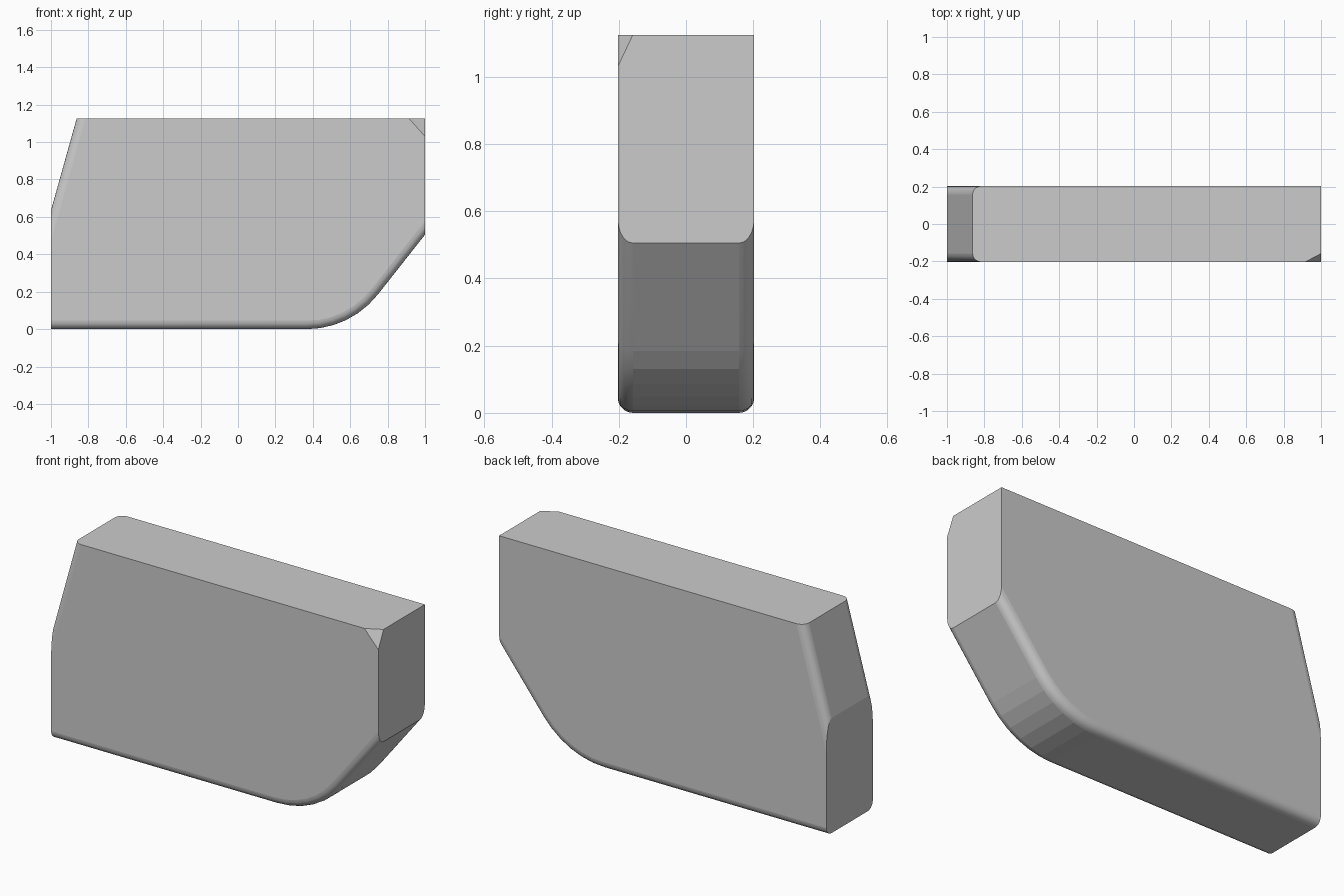
import bpy, bmesh, math
from mathutils import Vector

if "Cube" in bpy.data.objects:
    bpy.data.objects.remove(bpy.data.objects["Cube"])

HALF_Y = 0.203
TOP = 1.125
SLOPE = math.radians(51.8)
RADIUS = 0.484
ARC_X = 0.367          # where the lower curve begins

# side profile in x/z, counter-clockwise from the lower left corner
arc = [(ARC_X + RADIUS * math.sin(SLOPE * i / 6), RADIUS * (1 - math.cos(SLOPE * i / 6)))
       for i in range(7)]
profile = [(-1, 0)] + arc + [(1, 0.505), (1, TOP), (-0.863, TOP), (-1, 0.635)]

bm = bmesh.new()
verts = [bm.verts.new((x, -HALF_Y, z)) for x, z in profile]
face = bm.faces.new(verts)
ext = bmesh.ops.extrude_face_region(bm, geom=[face])
bmesh.ops.translate(bm, vec=(0, 2 * HALF_Y, 0),
                    verts=[v for v in ext['geom'] if isinstance(v, bmesh.types.BMVert)])
bmesh.ops.recalc_face_normals(bm, faces=bm.faces[:])


# rounded edges: the whole underside and the slanted upper left end
def is_rounded(e):
    a, b = e.verts[0].co, e.verts[1].co
    if abs(a.y - b.y) > 1e-4 or abs(a.x - b.x) < 1e-4:
        return False
    mid = (a + b) / 2
    return mid.z < 0.5 or (mid.x < -0.9 and mid.z > 0.7)


res = bmesh.ops.bevel(bm, geom=[e for e in bm.edges if is_rounded(e)], offset=0.045,
                      offset_type='OFFSET', segments=5, profile=0.5, affect='EDGES')
for f in res['faces']:
    f.smooth = True

# small clipped corner at the front upper right
p = [Vector((0.915, -HALF_Y, TOP)), Vector((1, -0.158, TOP)), Vector((1, -HALF_Y, 1.03))]
n = (p[1] - p[0]).cross(p[2] - p[0]).normalized()
if n.dot(Vector((1, -HALF_Y, TOP)) - p[0]) < 0:
    n = -n
cut = bmesh.ops.bisect_plane(bm, geom=bm.verts[:] + bm.edges[:] + bm.faces[:],
                             plane_co=p[0], plane_no=n, clear_outer=True)
bmesh.ops.holes_fill(bm, edges=[e for e in bm.edges if e.is_boundary], sides=0)
bmesh.ops.recalc_face_normals(bm, faces=bm.faces[:])

# keep the ends crisp
for e in bm.edges:
    if len(e.link_faces) == 2 and e.calc_face_angle(0) > math.radians(30):
        e.smooth = False

mesh = bpy.data.meshes.new("block_body")
bm.to_mesh(mesh)
bm.free()
bpy.context.collection.objects.link(bpy.data.objects.new("block_body", mesh))
